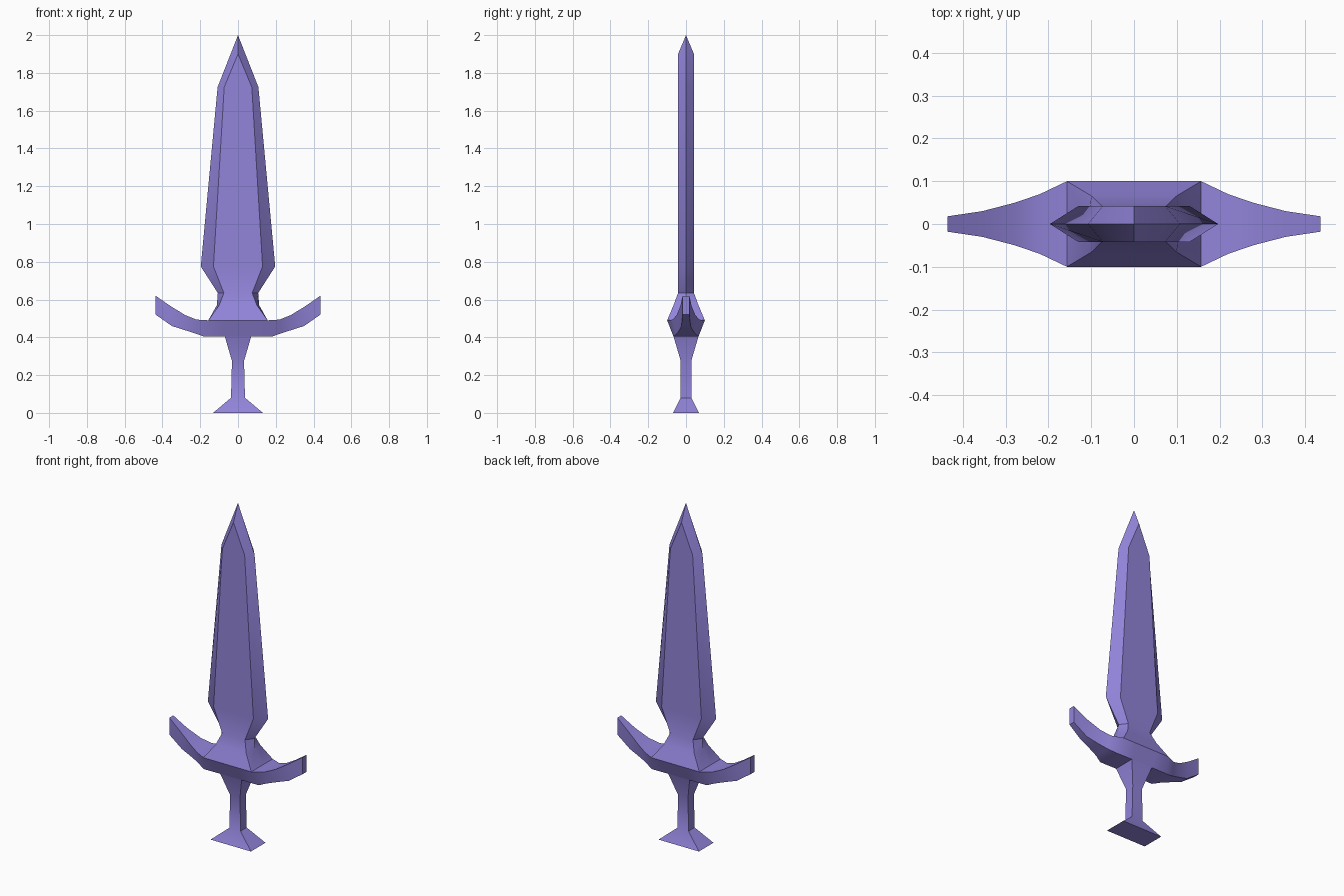
import bpy, bmesh, math

if "Cube" in bpy.data.objects:
    bpy.data.objects.remove(bpy.data.objects["Cube"], do_unlink=True)

violet = bpy.data.materials.new("violet")
violet.use_nodes = True
violet.diffuse_color = (0.287, 0.231, 0.701, 1)
violet.node_tree.nodes["Principled BSDF"].inputs["Base Color"].default_value = violet.diffuse_color


def loft(name, rings, cap_start=False, cap_end=False, drop=None):
    """Skin a list of equal-sized point rings; drop(face) removes hidden faces."""
    bm = bmesh.new()
    loops = [[bm.verts.new(p) for p in ring] for ring in rings]
    n = len(loops[0])
    for a, b in zip(loops, loops[1:]):
        for i in range(n):
            j = (i + 1) % n
            bm.faces.new((a[i], a[j], b[j], b[i]))
    if cap_start:
        bm.faces.new(loops[0][::-1])
    if cap_end:
        bm.faces.new(loops[-1])
    bmesh.ops.remove_doubles(bm, verts=bm.verts, dist=0.0005)
    bmesh.ops.recalc_face_normals(bm, faces=bm.faces)
    if drop:
        hidden = [f for f in bm.faces if drop(f)]
        bmesh.ops.delete(bm, geom=hidden, context="FACES")
    mesh = bpy.data.meshes.new(name)
    bm.to_mesh(mesh)
    bm.free()
    mesh.materials.append(violet)
    obj = bpy.data.objects.new(name, mesh)
    bpy.context.collection.objects.link(obj)
    bpy.ops.object.select_all(action="DESELECT")
    obj.select_set(True)
    bpy.context.view_layer.objects.active = obj
    bpy.ops.object.shade_smooth_by_angle(angle=math.radians(30))
    return obj


def blade_ring(edge, flat, y, z_edge, z_flat):
    """Six-sided section: two cutting edges and two flat faces."""
    return [(edge, 0, z_edge), (flat, y, z_flat), (-flat, y, z_flat),
            (-edge, 0, z_edge), (-flat, -y, z_flat), (flat, -y, z_flat)]


# Blade, flaring into the guard and tapering to a chiselled tip
loft("blade", [blade_ring(*s) for s in (
    (0.157, 0.157, 0.10, 0.49, 0.49),
    (0.112, 0.100, 0.066, 0.57, 0.57),
    (0.107, 0.075, 0.042, 0.635, 0.635),
    (0.197, 0.130, 0.042, 0.775, 0.775),
    (0.108, 0.073, 0.042, 1.725, 1.725),
    (0, 0, 0.042, 2.0, 1.9))])


# Guard with curved, narrowing arms: top x, y, z and bottom x, y, z
arm = [(0.07, 0.10, 0.49, 0.07, 0.066, 0.405),
       (0.157, 0.10, 0.49, 0.18, 0.066, 0.404),
       (0.220, 0.070, 0.494, 0.225, 0.048, 0.42),
       (0.278, 0.050, 0.517, 0.278, 0.036, 0.437),
       (0.355, 0.030, 0.564, 0.350, 0.024, 0.460),
       (0.436, 0.018, 0.62, 0.436, 0.018, 0.52)]


def guard_ring(side, s):
    tx, ty, tz, bx, by, bz = s
    return [(side * tx, ty, tz), (side * tx, -ty, tz),
            (side * bx, -by, bz), (side * bx, by, bz)]


def covered(face):
    x = abs(face.calc_center_median().x)
    return (face.normal.z > 0.95 and x < 0.157) or (face.normal.z < -0.95 and x < 0.05)


loft("guard", [guard_ring(-1, s) for s in reversed(arm)] + [guard_ring(1, s) for s in arm],
     cap_start=True, cap_end=True, drop=covered)

# Grip and flared pommel foot
loft("grip", [[(x, y, z), (-x, y, z), (-x, -y, z), (x, -y, z)] for x, y, z in (
    (0.132, 0.068, 0), (0.037, 0.028, 0.08), (0.032, 0.028, 0.275), (0.07, 0.066, 0.405))],
     cap_start=True)
